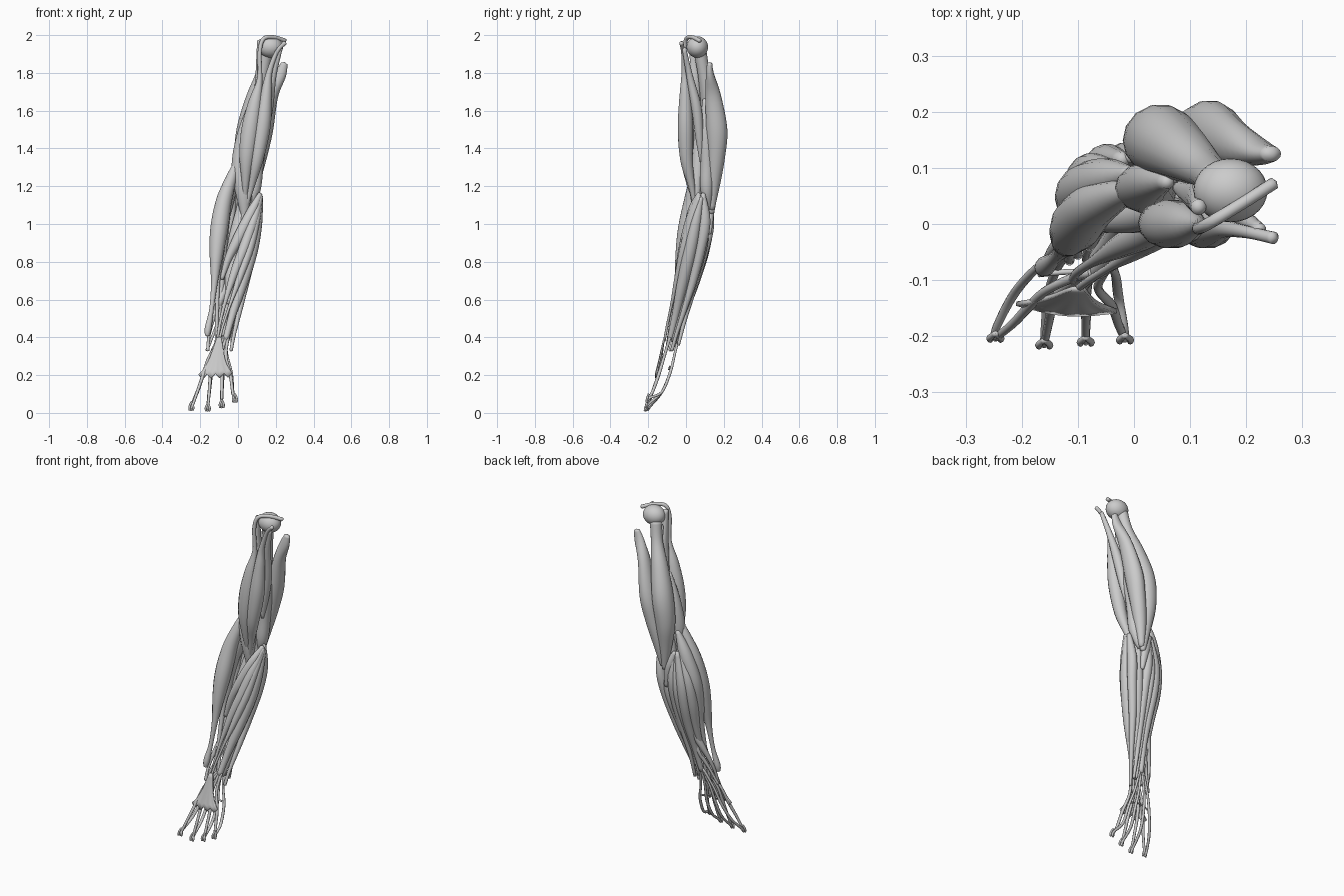
import bpy
from math import sin, cos, pi
from mathutils import Vector


def finish(name, verts, faces):
    me = bpy.data.meshes.new(name)
    me.from_pydata(verts, [], faces)
    me.update()
    ob = bpy.data.objects.new(name, me)
    bpy.context.collection.objects.link(ob)
    for p in me.polygons:
        p.use_smooth = True
    return ob


def catmull(p, t):
    i = min(int(t), len(p) - 2)
    f = t - i
    a, b, c, d = p[max(i - 1, 0)], p[i], p[i + 1], p[min(i + 2, len(p) - 1)]
    return [0.5 * (2 * q + (r - o) * f + (2 * o - 5 * q + 4 * r - s) * f * f
                   + (3 * q - o - 3 * r + s) * f ** 3) for o, q, r, s in zip(a, b, c, d)]


def muscle(name, *pts, sides=14, sub=5):
    """Swept belly: points are (x, y, z, half width[, half depth])."""
    pts = [tuple(p) + (p[3],) if len(p) == 4 else tuple(p) for p in pts]
    n = (len(pts) - 1) * sub
    rows = [catmull(pts, k / sub) for k in range(n + 1)]
    cen = [Vector(r[:3]) for r in rows]
    verts, faces = [], []
    for k, r in enumerate(rows):
        t = (cen[min(k + 1, n)] - cen[max(k - 1, 0)]).normalized()
        v = Vector((0, 1, 0))
        v = (v - t * v.dot(t)).normalized()
        u = v.cross(t)
        a, b = max(r[3], .004), max(r[4], .004)
        for j in range(sides):
            w = 2 * pi * j / sides
            verts.append(cen[k] + u * a * cos(w) + v * b * sin(w))
    for k in range(n):
        for j in range(sides):
            q = (j + 1) % sides
            faces.append((k * sides + j, k * sides + q, (k + 1) * sides + q, (k + 1) * sides + j))
    # rounded end caps
    for k, m, flip in ((0, 1, True), (n, n - 1, False)):
        tip = len(verts)
        verts.append(cen[k] + (cen[k] - cen[m]).normalized() * min(rows[k][3], rows[k][4]) * .5)
        for j in range(sides):
            a, b = k * sides + j, k * sides + (j + 1) % sides
            faces.append((b, a, tip) if flip else (a, b, tip))
    return finish(name, verts, faces)


# shoulder ball
bpy.ops.mesh.primitive_uv_sphere_add(segments=28, ring_count=16, location=(.172, .06, 1.937))
ball = bpy.context.object
ball.name = "shoulder_ball"
ball.scale = (.066, .057, .057)
bpy.ops.object.shade_smooth()

# upper arm, front
muscle("biceps_long_head", (.25, .073, 1.97, .011), (.19, .035, 1.988, .011), (.135, .002, 1.98, .011),
       (.115, -.008, 1.91, .011), (.115, -.002, 1.77, .014), (.09, 0, 1.64, .036), (.065, 0, 1.5, .047, .044),
       (.047, .002, 1.36, .04, .036), (.04, .02, 1.22, .02), (.035, .05, 1.1, .011), (.02, .05, 1.0, .01))
muscle("biceps_short_head", (.25, -.025, 1.96, .011), (.205, -.015, 1.91, .011), (.165, -.008, 1.8, .016),
       (.15, -.004, 1.69, .03), (.13, -.003, 1.52, .043, .041), (.1, .003, 1.34, .034), (.07, .03, 1.2, .018),
       (.04, .05, 1.08, .01))
muscle("coracobrachialis", (.225, -.01, 1.93, .011), (.185, .02, 1.78, .018), (.16, .055, 1.62, .027),
       (.135, .07, 1.47, .022), (.11, .08, 1.33, .008))
muscle("brachialis", (.06, .075, 1.62, .012), (.03, .075, 1.47, .036), (.02, .065, 1.31, .054, .042),
       (.03, .055, 1.17, .044, .036), (.035, .06, 1.02, .012))
muscle("shoulder_side_strand", (.115, .03, 1.97, .014), (.108, .04, 1.86, .012, .02), (.105, .05, 1.74, .016, .025),
       (.08, .065, 1.6, .012))

# upper arm, back
muscle("triceps_lateral_head", (.15, .075, 1.91, .035), (.13, .095, 1.8, .034), (.09, .125, 1.66, .05),
       (.053, .148, 1.5, .06, .064), (.035, .148, 1.35, .055, .056), (.04, .14, 1.2, .036), (.05, .135, 1.06, .015))
muscle("triceps_long_head", (.245, .125, 1.85, .018, .014), (.225, .127, 1.79, .03, .022),
       (.18, .143, 1.68, .033, .042), (.14, .163, 1.5, .046, .057), (.11, .16, 1.36, .044, .048),
       (.08, .148, 1.22, .035), (.06, .137, 1.08, .015))
muscle("triceps_medial_head", (.13, .1, 1.66, .012), (.12, .105, 1.5, .035), (.1, .11, 1.32, .036),
       (.085, .11, 1.18, .034), (.06, .12, 1.08, .012))

# forearm, thumb side and back
muscle("brachioradialis", (0, .06, 1.34, .012), (-.033, .05, 1.25, .028), (-.075, .03, 1.12, .042),
       (-.1, .002, .97, .047, .046), (-.115, -.022, .83, .035), (-.125, -.042, .69, .018), (-.14, -.06, .55, .012),
       (-.158, -.075, .45, .018), (-.163, -.08, .41, .012))
muscle("wrist_extensor_long", (-.005, .09, 1.29, .012), (-.05, .08, 1.16, .038), (-.095, .06, 1.0, .042),
       (-.105, .03, .85, .032), (-.108, 0, .7, .014), (-.112, -.04, .5, .009), (-.115, -.065, .35, .009))
muscle("wrist_extensor_short", (-.03, .1, 1.18, .012), (-.075, .095, 1.02, .032), (-.09, .07, .87, .034),
       (-.09, .03, .7, .022), (-.1, -.025, .5, .009), (-.1, -.055, .35, .009))
muscle("finger_extensor", (-.02, .115, 1.17, .013), (-.048, .115, 1.0, .033, .028), (-.055, .092, .86, .033),
       (-.055, .048, .7, .027), (-.065, .002, .55, .018), (-.08, -.035, .41, .014))
muscle("little_finger_extensor", (-.01, .12, 1.14, .01), (-.02, .125, .98, .02), (-.025, .095, .83, .02),
       (-.035, .04, .66, .014), (-.05, -.01, .5, .008), (-.055, -.045, .37, .007))
muscle("wrist_extensor_inner", (0, .12, 1.16, .012), (.005, .122, 1.0, .028), (.003, .09, .85, .028),
       (-.01, .045, .68, .02), (-.027, -.005, .5, .012), (-.032, -.04, .36, .008))
muscle("elbow_wedge", (-.01, .12, 1.17, .012), (.025, .13, 1.08, .026, .02), (.045, .125, .95, .01))
muscle("thumb_abductor", (-.03, .05, .75, .012), (-.085, .01, .62, .02), (-.135, -.035, .49, .012),
       (-.155, -.065, .4, .008), (-.16, -.085, .33, .009))
muscle("thumb_extensor", (-.02, .03, .7, .01), (-.07, 0, .56, .015), (-.125, -.045, .43, .008),
       (-.165, -.075, .33, .008))

# forearm, front and little-finger side
muscle("pronator", (.118, .07, 1.16, .012), (.075, .035, 1.07, .026), (.01, .015, .94, .03),
       (-.05, .005, .82, .02), (-.085, 0, .71, .01))
muscle("wrist_flexor_outer", (.12, .07, 1.15, .012), (.085, .025, 1.03, .025), (.035, -.01, .88, .028),
       (-.02, -.037, .74, .022), (-.07, -.065, .58, .01), (-.1, -.085, .45, .008), (-.11, -.1, .35, .008))
muscle("palm_tensor", (.12, .07, 1.14, .012), (.096, .028, 1.02, .021), (.06, -.01, .87, .024),
       (.01, -.043, .72, .018), (-.04, -.075, .58, .008), (-.08, -.1, .46, .007), (-.1, -.115, .38, .007))
muscle("finger_flexor_shallow", (.12, .08, 1.14, .012), (.098, .05, 1.0, .03), (.068, .02, .85, .035),
       (.02, -.02, .68, .03), (-.03, -.055, .52, .02), (-.065, -.085, .39, .016))
muscle("finger_flexor_deep", (.05, .1, 1.08, .015), (.048, .08, .92, .035, .04), (.01, .035, .72, .033),
       (-.03, -.02, .52, .022), (-.065, -.065, .38, .018))
muscle("wrist_flexor_inner", (.112, .09, 1.16, .012), (.1, .1, 1.02, .026, .03), (.08, .08, .88, .027),
       (.043, .04, .71, .022), (.012, -.005, .56, .015), (-.02, -.05, .42, .01), (-.037, -.075, .33, .009))
muscle("elbow_core", (.04, .09, 1.25, .03), (.035, .09, 1.1, .04, .03), (0, .06, .92, .05, .04),
       (-.035, .03, .75, .035), (-.05, -.005, .58, .012))

# palm sheet
ROWS, COLS = 8, 16
verts, faces = [], []
top_l, top_r = Vector((-.11, -.115, .4)), Vector((-.09, -.115, .4))
bot_l, bot_r = Vector((-.21, -.142, .19)), Vector((-.03, -.155, .2))
for i in range(ROWS + 1):
    s = i / ROWS
    for j in range(COLS + 1):
        f = j / COLS
        p = top_l.lerp(top_r, f).lerp(bot_l.lerp(bot_r, f), s)
        squeeze = 1 - .25 * sin(pi * s)
        mid = (top_l + top_r).lerp(bot_l + bot_r, s) / 2
        p.x = mid.x + (p.x - mid.x) * squeeze
        p.z += .012 * s ** 4 * cos(f * 8 * pi)
        p.y -= .012 * sin(pi * f) * s
        verts.append(p)
for i in range(ROWS):
    for j in range(COLS):
        a = i * (COLS + 1) + j
        faces.append((a, a + COLS + 1, a + COLS + 2, a + 1))
sheet = finish("palm_sheet", verts, faces)
mod = sheet.modifiers.new("thickness", "SOLIDIFY")
mod.thickness, mod.offset = .008, 0

# finger tendons: front, back and forked tip per finger
fingers = [(-.185, (-.247, -.203, .022)), (-.145, (-.16, -.215, .018)),
           (-.085, (-.086, -.21, .035)), (-.04, (-.016, -.206, .065))]
for i, (mx, (tx, ty, tz)) in enumerate(fingers, 1):
    qx = (mx + tx) / 2
    muscle(f"flexor_tendon_{i}", (-.065 + (mx + .1) * .2, -.085, .4, .009), (mx * .6 - .04, -.115, .3, .008),
           (mx, -.145, .2, .009), (qx, -.178, .11, .008), (tx, ty, tz, .007), sides=10)
    muscle(f"extensor_tendon_{i}", (-.08 + (mx + .1) * .15, -.035, .42, .008), (mx * .6 - .035, -.06, .31, .007),
           (mx + .005, -.085, .21, .008), (qx, -.128, .11, .009, .007), (tx, ty + .015, tz + .015, .007),
           (tx, ty, tz - .008, .006), sides=10)
    for side in (-1, 1):
        muscle(f"tip_fork_{i}_{side}", (tx, ty + .008, tz + .035, .005), (tx + side * .01, ty, tz + .01, .006),
               (tx + side * .009, ty - .004, tz - .008, .005), sides=8)

# cross link behind the knuckles
muscle("knuckle_link", (-.17, -.09, .23, .005, .005), (-.115, -.085, .245, .005), (-.05, -.085, .23, .005), sides=8)
